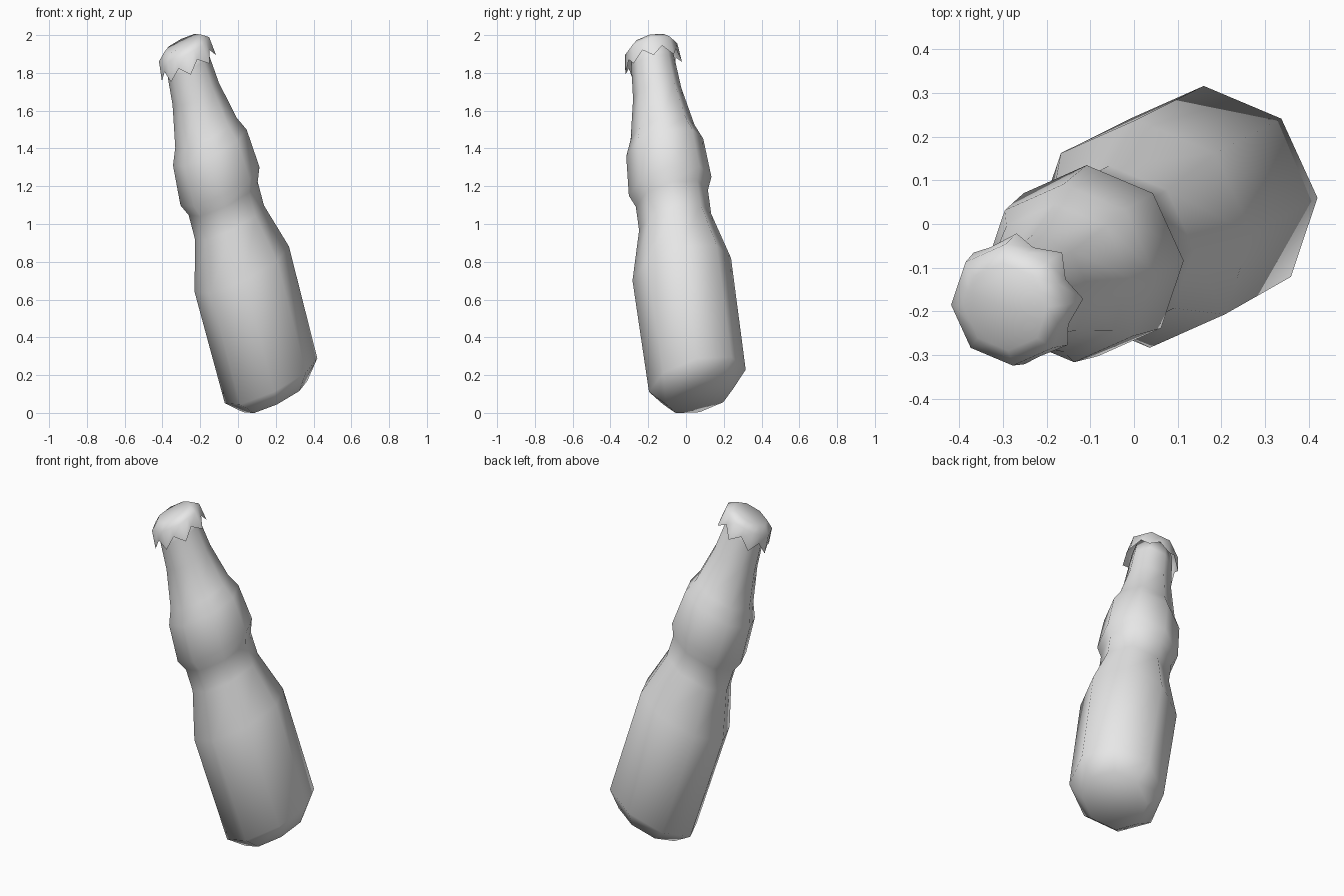
import bpy, bmesh
from math import cos, sin, tau
from mathutils import Matrix, Vector

if "Cube" in bpy.data.objects:
    bpy.data.objects.remove(bpy.data.objects["Cube"], do_unlink=True)

SIDES = 8
STRETCH = 1.36                       # the leaning bottle is stretched upward

# Leaning frame: the axis tilts to the right and front
axis = Vector((-0.357, -0.19, 1)).normalized()
across = Vector((1, 0, 0.357)).normalized()
depth = axis.cross(across)
lean = Matrix((across, depth, axis)).transposed()
stretch = Matrix.Diagonal((1, 1, STRETCH))
BASE = Vector((0.175, 0.06, 0.17))   # centre of the lowest wide ring

glass = bpy.data.materials.new("light_grey")
glass.use_nodes = True
grey = (0.8, 0.8, 0.8, 1)
glass.diffuse_color = grey
glass.node_tree.nodes["Principled BSDF"].inputs["Base Color"].default_value = grey


def place(radius, angle, height):
    """Point on a tilted ring whose centre lies at the given height."""
    along = (height - BASE.z) / (axis.z * STRETCH)
    local = Vector((radius * cos(angle), radius * sin(angle), along))
    return BASE + stretch @ (lean @ local)


def lathe(name, rings, sides, close_start, close_end):
    """Skin rings; each ring is a function of the side index."""
    bm = bmesh.new()
    loops = []
    for ring in rings:
        loop = []
        for i in range(sides):
            radius, height = ring(i)
            loop.append(bm.verts.new(place(radius, tau * i / sides, height)))
        loops.append(loop)
    for low, high in zip(loops, loops[1:]):
        for i in range(sides):
            j = (i + 1) % sides
            bm.faces.new((low[i], low[j], high[j], high[i]))
    if close_start:
        bm.faces.new(loops[0][::-1])
    if close_end:
        bm.faces.new(loops[-1])
    for face in bm.faces:
        face.smooth = True
    mesh = bpy.data.meshes.new(name)
    bm.to_mesh(mesh)
    bm.free()
    mesh.materials.append(glass)
    obj = bpy.data.objects.new(name, mesh)
    bpy.context.collection.objects.link(obj)
    return obj


def plain(radius, height):
    return lambda i: (radius, height)


# Bottle: chamfered base, straight body, waist, bulge and neck
profile = [
    (0.18, 0.086), (0.26, 0.17), (0.265, 0.76), (0.194, 1.01),
    (0.194, 1.135), (0.222, 1.20), (0.207, 1.405), (0.172, 1.485),
    (0.13, 1.69), (0.117, 1.84), (0.11, 1.92),
]
lathe("bottle", [plain(r, h) for r, h in profile], SIDES, True, True)

# Crown cap: the skirt ends in one tooth per bottle side; between the
# teeth the points sit on the straight sides of the octagon
FLAT = cos(tau / SIDES / 2)


def octagon(radius, height):
    return lambda i: (radius * (FLAT if i % 2 else 1), height)


def teeth(i):
    return (0.137, 1.875) if i % 2 else (0.152, 1.825)


lathe("bottle_cap", [teeth, octagon(0.141, 1.925), octagon(0.102, 1.957)],
      SIDES * 2, False, True)
